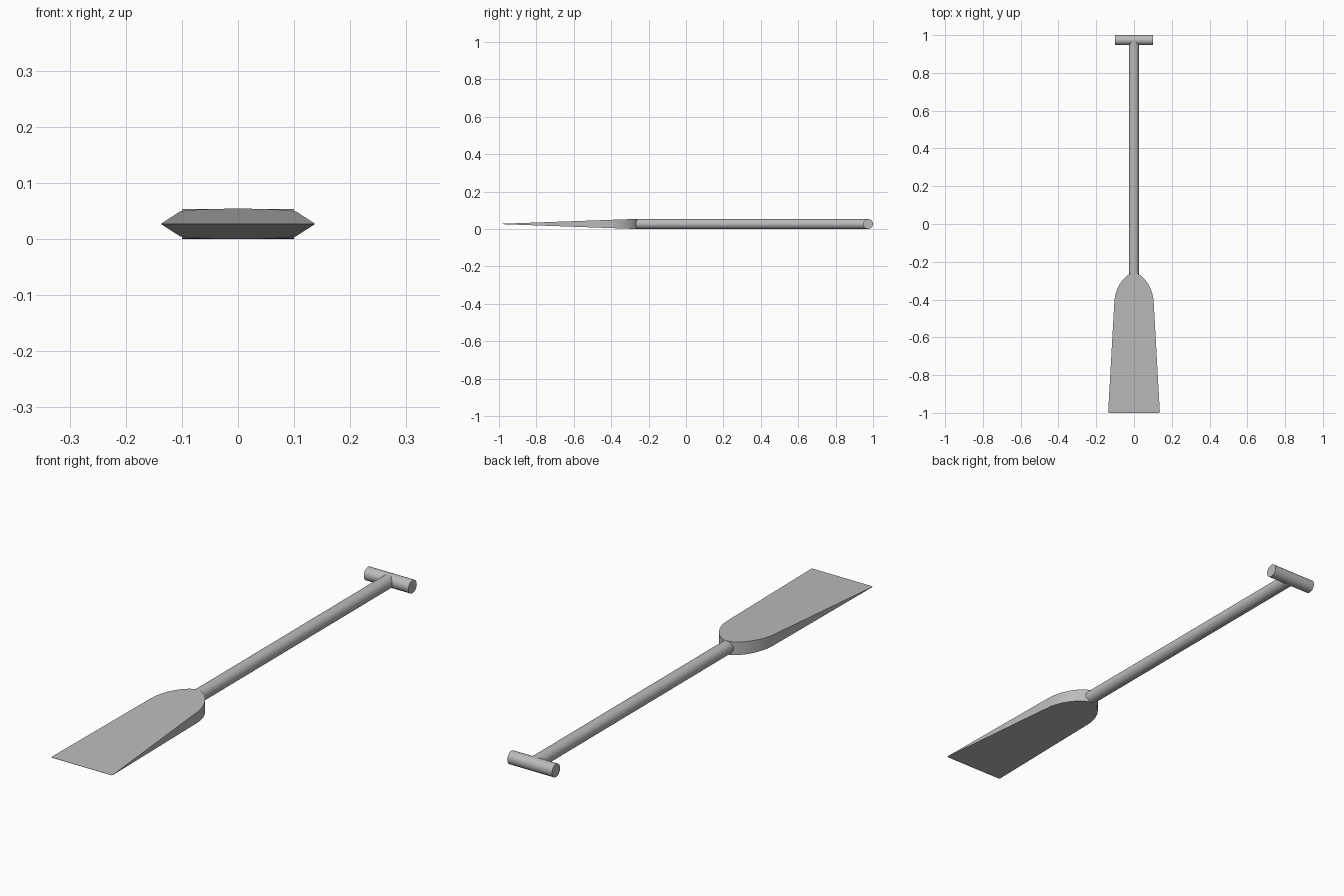
import bpy, bmesh, math
from mathutils import Vector
from mathutils.geometry import interpolate_bezier

old = bpy.data.objects.get("Cube")
if old:
    bpy.data.objects.remove(old, do_unlink=True)

MID = 0.0272      # height of the centre line
RADIUS = 0.0265   # shaft and grip radius
TIP, NECK = -1.0, -0.26

grey = bpy.data.materials.new("plain grey")
grey.use_nodes = True
colour = (0.5, 0.5, 0.5, 1)
grey.diffuse_color = colour
grey.node_tree.nodes["Principled BSDF"].inputs["Base Color"].default_value = colour


def finish(obj, name):
    obj.name = name
    obj.data.materials.append(grey)
    bpy.ops.object.select_all(action='DESELECT')
    obj.select_set(True)
    bpy.context.view_layer.objects.active = obj
    bpy.ops.object.shade_smooth_by_angle(angle=math.radians(35))


def rod(name, start, end):
    start, end = Vector(start), Vector(end)
    axis = end - start
    bpy.ops.mesh.primitive_cylinder_add(
        vertices=32, radius=RADIUS, depth=axis.length, location=(start + end) / 2,
        rotation=axis.to_track_quat('Z', 'Y').to_euler())
    finish(bpy.context.object, name)


# Shaft and cross grip
rod("shaft", (0, -0.275, MID), (0, 1 - RADIUS, MID))
rod("grip", (-0.1, 1 - RADIUS, MID), (0.1, 1 - RADIUS, MID))

# Blade outline: rounded tip corner, straight flared side, curved shoulder
corner = interpolate_bezier(Vector((0.129, TIP)), Vector((0.135, TIP)),
                            Vector((0.137, TIP + 0.002)), Vector((0.1365, TIP + 0.009)), 5)
shoulder = interpolate_bezier(Vector((0.104, -0.41)), Vector((0.1, -0.335)),
                              Vector((0.05, -0.272)), Vector((0.012, NECK)), 14)
side = [Vector(p[:2]) for p in corner + shoulder]
outline = side + [Vector((-p.x, p.y)) for p in reversed(side)]

# Wedge blade, thick at the neck and thin at the tip
bm = bmesh.new()


def layer(sign):
    ring = []
    for p in outline:
        half = 0.0005 + 0.0267 * (p.y - TIP) / (NECK - TIP)
        ring.append(bm.verts.new((p.x, p.y, MID + sign * half)))
    return ring


top, bottom = layer(1), layer(-1)
bm.faces.new(top)
bm.faces.new(bottom[::-1])
for i in range(len(top)):
    j = (i + 1) % len(top)
    bm.faces.new((top[i], bottom[i], bottom[j], top[j]))
bmesh.ops.recalc_face_normals(bm, faces=bm.faces)
mesh = bpy.data.meshes.new("blade")
bm.to_mesh(mesh)
bm.free()
blade = bpy.data.objects.new("blade", mesh)
bpy.context.collection.objects.link(blade)
finish(blade, "blade")
